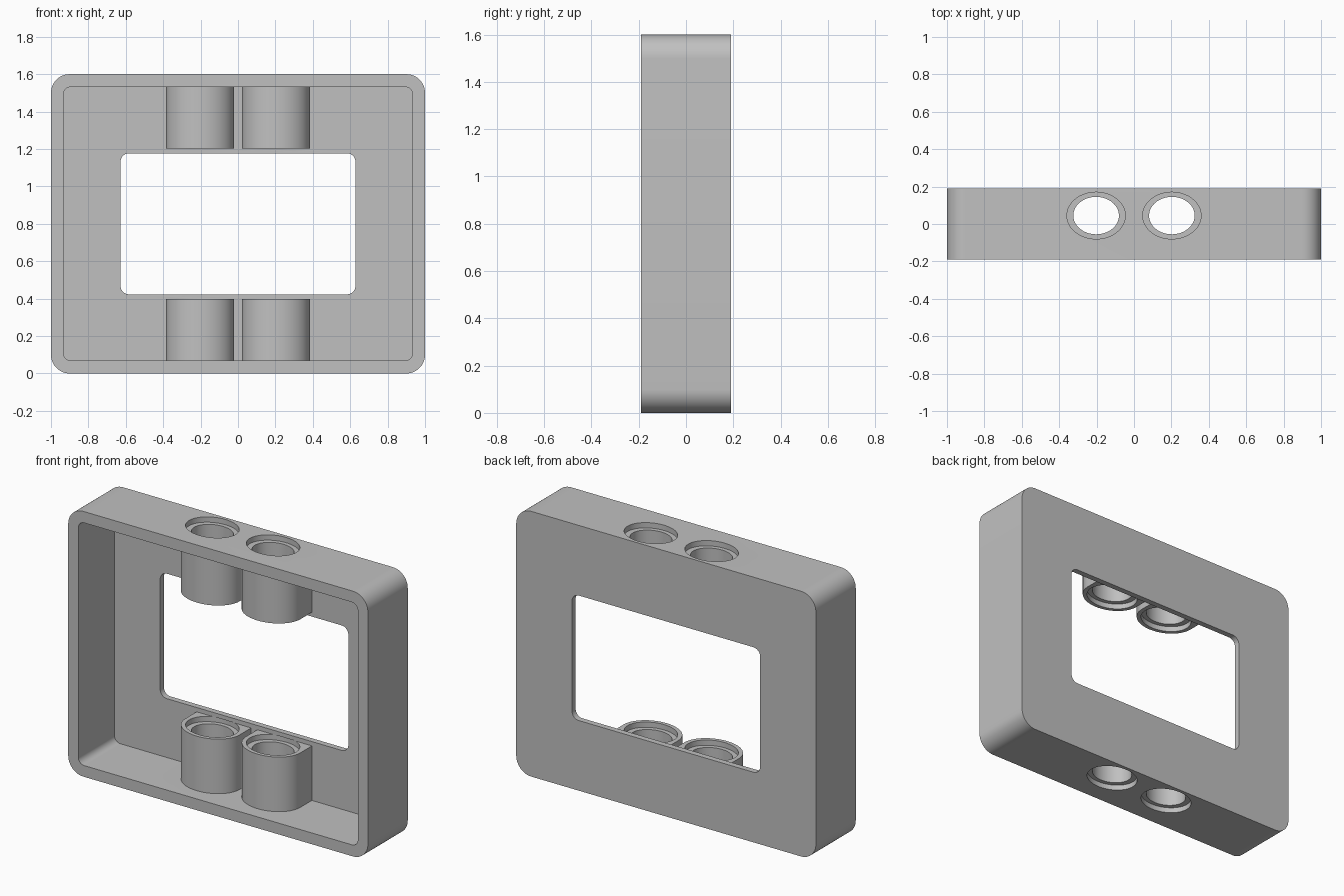
import bpy, bmesh, math
from mathutils import Vector

cube = bpy.data.objects.get("Cube")
if cube:
    bpy.data.objects.remove(cube, do_unlink=True)

H, D = 1.6, 0.19            # height, half depth
BACK = D - 0.035            # inner face of the back plate
TUBE_X, TUBE_Y, TUBE_END = 0.2025, 0.045, 0.397

grey = bpy.data.materials.new("plain grey")
grey.use_nodes = True
color = (0.53, 0.53, 0.53, 1)
grey.diffuse_color = color
grey.node_tree.nodes["Principled BSDF"].inputs["Base Color"].default_value = color


def prism(name, points, direction):
    """Extrude a closed loop of points along a direction."""
    bm = bmesh.new()
    face = bm.faces.new([bm.verts.new(p) for p in points])
    out = bmesh.ops.extrude_face_region(bm, geom=[face])
    moved = [g for g in out["geom"] if isinstance(g, bmesh.types.BMVert)]
    bmesh.ops.translate(bm, verts=moved, vec=Vector(direction))
    bmesh.ops.recalc_face_normals(bm, faces=bm.faces)
    mesh = bpy.data.meshes.new(name)
    bm.to_mesh(mesh)
    bm.free()
    mesh.materials.append(grey)
    obj = bpy.data.objects.new(name, mesh)
    bpy.context.collection.objects.link(obj)
    return obj


def rounded_block(name, half_w, half_h, r, y0, y1):
    """Rounded rectangle in xz, running from y0 to y1."""
    pts = []
    for i, (sx, sz) in enumerate([(1, 1), (-1, 1), (-1, -1), (1, -1)]):
        for k in range(13):
            a = math.radians(90 * i + 7.5 * k)
            pts.append((sx * (half_w - r) + r * math.cos(a), y0,
                        H / 2 + sz * (half_h - r) + r * math.sin(a)))
    return prism(name, pts, (0, y1 - y0, 0))


def ellipse(name, x, rx, ry, z0, z1, back=None):
    """Upright oval; with back given, its sides run straight to that y."""
    sweep, n = (360, 64) if back is None else (180, 33)
    pts = []
    for k in range(n):
        a = math.radians(180 + sweep * k / (64 if back is None else 32))
        pts.append((x + rx * math.cos(a), TUBE_Y + ry * math.sin(a), z0))
    if back is not None:
        pts += [(x + rx, back, z0), (x - rx, back, z0)]
    return prism(name, pts, (0, 0, z1 - z0))


def combine(target, other, operation):
    mod = target.modifiers.new("combine", 'BOOLEAN')
    mod.operation, mod.solver, mod.object = operation, 'EXACT', other
    bpy.context.view_layer.objects.active = target
    bpy.ops.object.modifier_apply(modifier=mod.name)
    bpy.data.objects.remove(other, do_unlink=True)


# Hollow tray with a window in its back plate
frame = rounded_block("frame", 1.0, H / 2, 0.1, -D, D)
combine(frame, rounded_block("cavity", 0.933, 0.732, 0.04, -D - 0.1, BACK), 'DIFFERENCE')
combine(frame, rounded_block("window", 0.628, 0.377, 0.045, 0, D + 0.1), 'DIFFERENCE')

# Four oval sockets, two on the floor and two on the ceiling
places = [(x, top) for x in (-TUBE_X, TUBE_X) for top in (False, True)]


def span(top, a, b):
    return (H - b, H - a) if top else (a, b)


for x, top in places:
    combine(frame, ellipse("socket", x, 0.182, 0.148, *span(top, 0.03, TUBE_END),
                           back=BACK + 0.015), 'UNION')
for x, top in places:
    combine(frame, ellipse("bore", x, 0.122, 0.1, *span(top, -0.1, TUBE_END + 0.01)), 'DIFFERENCE')
    combine(frame, ellipse("outer_recess", x, 0.156, 0.125, *span(top, -0.1, 0.032)), 'DIFFERENCE')
    combine(frame, ellipse("inner_recess", x, 0.156, 0.125,
                           *span(top, TUBE_END - 0.032, TUBE_END + 0.001)), 'DIFFERENCE')

# Smooth curves, sharp corners
bpy.ops.object.select_all(action='DESELECT')
frame.select_set(True)
bpy.context.view_layer.objects.active = frame
bpy.ops.object.shade_smooth_by_angle(angle=math.radians(30))
